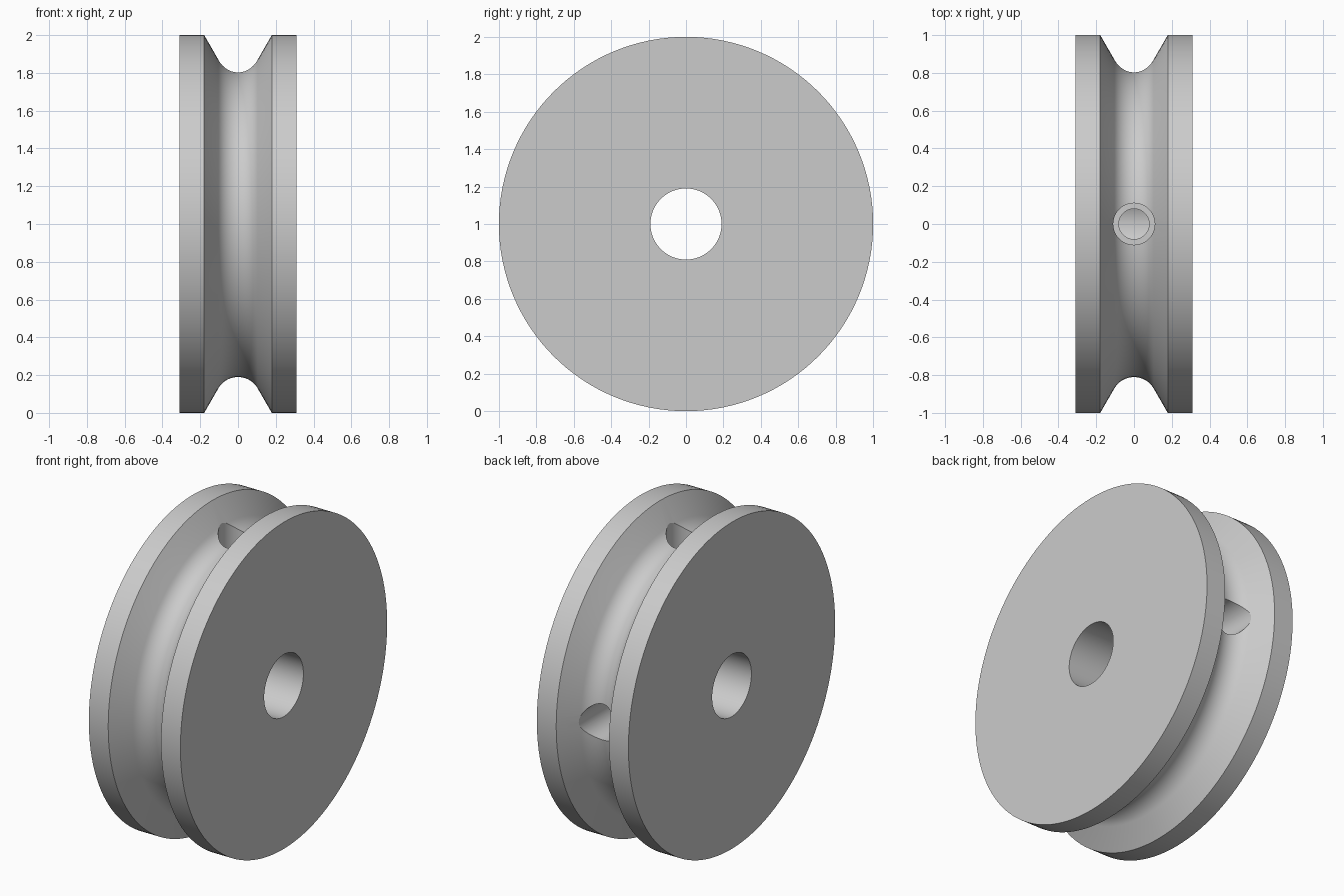
import bpy, bmesh, math
from mathutils import Matrix, Vector

if "Cube" in bpy.data.objects:
    bpy.data.objects.remove(bpy.data.objects["Cube"])

SEG = 128
HALF_W, RIM_R, BORE_R = 0.31, 1.0, 0.19
GROOVE_R, FLOOR_R, SLOPE = 0.12, 0.81, math.radians(60)

metal = bpy.data.materials.new("plain_grey")
metal.diffuse_color = (0.6, 0.6, 0.6, 1)
metal.use_nodes = True
metal.node_tree.nodes["Principled BSDF"].inputs["Base Color"].default_value = metal.diffuse_color


def revolve(name, profile, matrix):
    """Spin a closed (axial, radius) profile around X, then place it."""
    bm = bmesh.new()
    rings = []
    for i in range(SEG):
        a = 2 * math.pi * i / SEG
        rings.append([bm.verts.new((x, r * math.cos(a), r * math.sin(a)))
                      for x, r in profile])
    n = len(profile)
    for i in range(SEG):
        p, q = rings[i], rings[(i + 1) % SEG]
        for j in range(n):
            k = (j + 1) % n
            bm.faces.new((p[j], p[k], q[k], q[j]))
    bmesh.ops.remove_doubles(bm, verts=bm.verts, dist=1e-5)
    bmesh.ops.recalc_face_normals(bm, faces=bm.faces)
    bm.transform(matrix)
    mesh = bpy.data.meshes.new(name)
    bm.to_mesh(mesh)
    bm.free()
    obj = bpy.data.objects.new(name, mesh)
    bpy.context.collection.objects.link(obj)
    mesh.materials.append(metal)
    return obj


# Wheel: flat rims, sloped flanks tangent to a round groove floor, centre bore
arc = [(GROOVE_R * math.sin(t), FLOOR_R + GROOVE_R * (1 - math.cos(t)))
       for t in (SLOPE * i / 10 for i in range(-10, 11))]
edge_x = arc[-1][0] + (RIM_R - arc[-1][1]) / math.tan(SLOPE)
profile = ([(-HALF_W, BORE_R), (-HALF_W, RIM_R), (-edge_x, RIM_R)] + arc +
           [(edge_x, RIM_R), (HALF_W, RIM_R), (HALF_W, BORE_R)])
wheel = revolve("pulley_wheel", profile, Matrix.Translation((0, 0, 1)))

# Stepped screw holes from the groove into the bore, at the top and the back
hole = [(0.05, 0), (0.05, 0.08), (0.40, 0.08), (0.40, 0.11), (1.1, 0.11), (1.1, 0)]
for name, direction in (("top_screw_hole", (0, 0, 1)), ("back_screw_hole", (0, 1, 0))):
    turn = Vector((1, 0, 0)).rotation_difference(Vector(direction)).to_matrix().to_4x4()
    cutter = revolve(name + "_cutter", hole, Matrix.Translation((0, 0, 1)) @ turn)
    cutter.hide_render = True
    cutter.hide_set(True)
    cut = wheel.modifiers.new(name, 'BOOLEAN')
    cut.operation = 'DIFFERENCE'
    cut.solver = 'EXACT'
    cut.object = cutter

# Bake the cuts, then smooth the round surfaces and keep the edges sharp
bpy.context.view_layer.update()
graph = bpy.context.evaluated_depsgraph_get()
baked = bpy.data.meshes.new_from_object(wheel.evaluated_get(graph))
wheel.modifiers.clear()
wheel.data = baked
for obj in [o for o in bpy.data.objects if o.name.endswith("_cutter")]:
    bpy.data.objects.remove(obj)
bpy.context.view_layer.objects.active = wheel
wheel.select_set(True)
bpy.ops.object.shade_smooth_by_angle(angle=math.radians(25))
